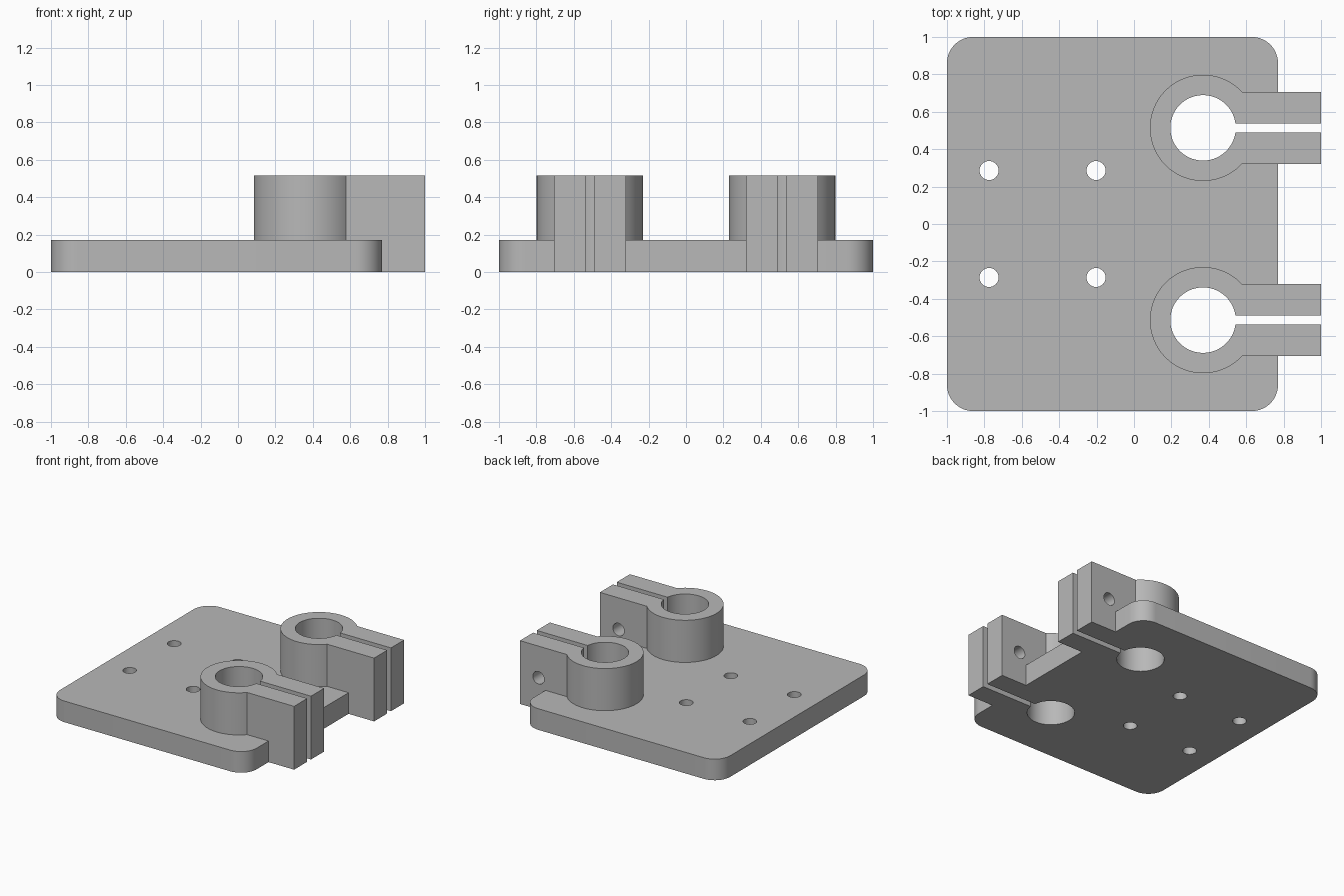
import bpy
import bmesh
import math
from mathutils import Matrix

cube = bpy.data.objects.get("Cube")
if cube:
    bpy.data.objects.remove(cube, do_unlink=True)

PLATE_TOP, CLAMP_TOP = 0.172, 0.515
BORE_X, BORE_Y = 0.369, 0.514
OUTER_R, BORE_R, HOLE_R = 0.284, 0.175, 0.051
ARM_HALF, SLOT_HALF = 0.193, 0.024

grey = bpy.data.materials.new("plain grey")
grey.use_nodes = True
colour = (0.48, 0.48, 0.48, 1)
grey.diffuse_color = colour
grey.node_tree.nodes["Principled BSDF"].inputs["Base Color"].default_value = colour


def arc(cx, cy, r, start, end, steps):
    angles = [start + (end - start) * i / steps for i in range(steps + 1)]
    return [(cx + r * math.cos(a), cy + r * math.sin(a)) for a in angles]


def circle(cx, cy, r, steps=64):
    return arc(cx, cy, r, 0, 2 * math.pi, steps)[:-1]


def prism(name, outline, z0, z1, matrix=None):
    """Extrude a flat outline between two heights."""
    bm = bmesh.new()
    face = bm.faces.new([bm.verts.new((x, y, z0)) for x, y in outline])
    top = bmesh.ops.extrude_face_region(bm, geom=[face])["geom"]
    verts = [v for v in top if isinstance(v, bmesh.types.BMVert)]
    bmesh.ops.translate(bm, verts=verts, vec=(0, 0, z1 - z0))
    if matrix:
        bm.transform(matrix)
    bmesh.ops.recalc_face_normals(bm, faces=bm.faces)
    mesh = bpy.data.meshes.new(name)
    bm.to_mesh(mesh)
    bm.free()
    mesh.materials.append(grey)
    obj = bpy.data.objects.new(name, mesh)
    bpy.context.collection.objects.link(obj)
    return obj


def combine(target, tool, operation):
    """Apply a boolean and discard the tool."""
    mod = target.modifiers.new(operation.lower(), "BOOLEAN")
    mod.object, mod.operation, mod.solver = tool, operation, "EXACT"
    bpy.context.view_layer.objects.active = target
    bpy.ops.object.modifier_apply(modifier=mod.name)
    bpy.data.objects.remove(tool, do_unlink=True)


# Rounded base plate
corner = 0.14
quarter = math.pi / 2
outline = []
for i, (x, y) in enumerate([(0.77, 1), (-1, 1), (-1, -1), (0.77, -1)]):
    cx = x - math.copysign(corner, x)
    cy = y - math.copysign(corner, y)
    outline += arc(cx, cy, corner, i * quarter, (i + 1) * quarter, 12)
body = prism("clamp_plate", outline, 0, PLATE_TOP)

# Split clamps: round boss with arms reaching past the plate
for side in (-1, 1):
    y = side * BORE_Y
    a = math.asin(ARM_HALF / OUTER_R)
    boss = arc(BORE_X, y, OUTER_R, a, 2 * math.pi - a, 64)
    boss += [(1, y - ARM_HALF), (1, y + ARM_HALF)]
    combine(body, prism("clamp", boss, 0, CLAMP_TOP), "UNION")

for side in (-1, 1):
    y = side * BORE_Y
    # Bore and slot as one keyhole outline
    a = math.asin(SLOT_HALF / BORE_R)
    keyhole = arc(BORE_X, y, BORE_R, a, 2 * math.pi - a, 64)
    keyhole += [(1.1, y - SLOT_HALF), (1.1, y + SLOT_HALF)]
    combine(body, prism("keyhole_cutter", keyhole, -0.1, 0.7), "DIFFERENCE")

    # Clamp screw hole through the rear arm
    turn = Matrix.Translation((0.832, y, CLAMP_TOP / 2)) @ Matrix.Rotation(-quarter, 4, "X")
    screw = prism("screw_cutter", circle(0, 0, HOLE_R, 32), 0, 0.25, turn)
    combine(body, screw, "DIFFERENCE")

    # Mounting holes
    for x in (-0.775, -0.203):
        hole = circle(x, side * 0.286, HOLE_R, 32)
        combine(body, prism("mount_cutter", hole, -0.1, 0.3), "DIFFERENCE")

bpy.ops.object.select_all(action="DESELECT")
body.select_set(True)
bpy.context.view_layer.objects.active = body
bpy.ops.object.shade_smooth_by_angle(angle=math.radians(30))
